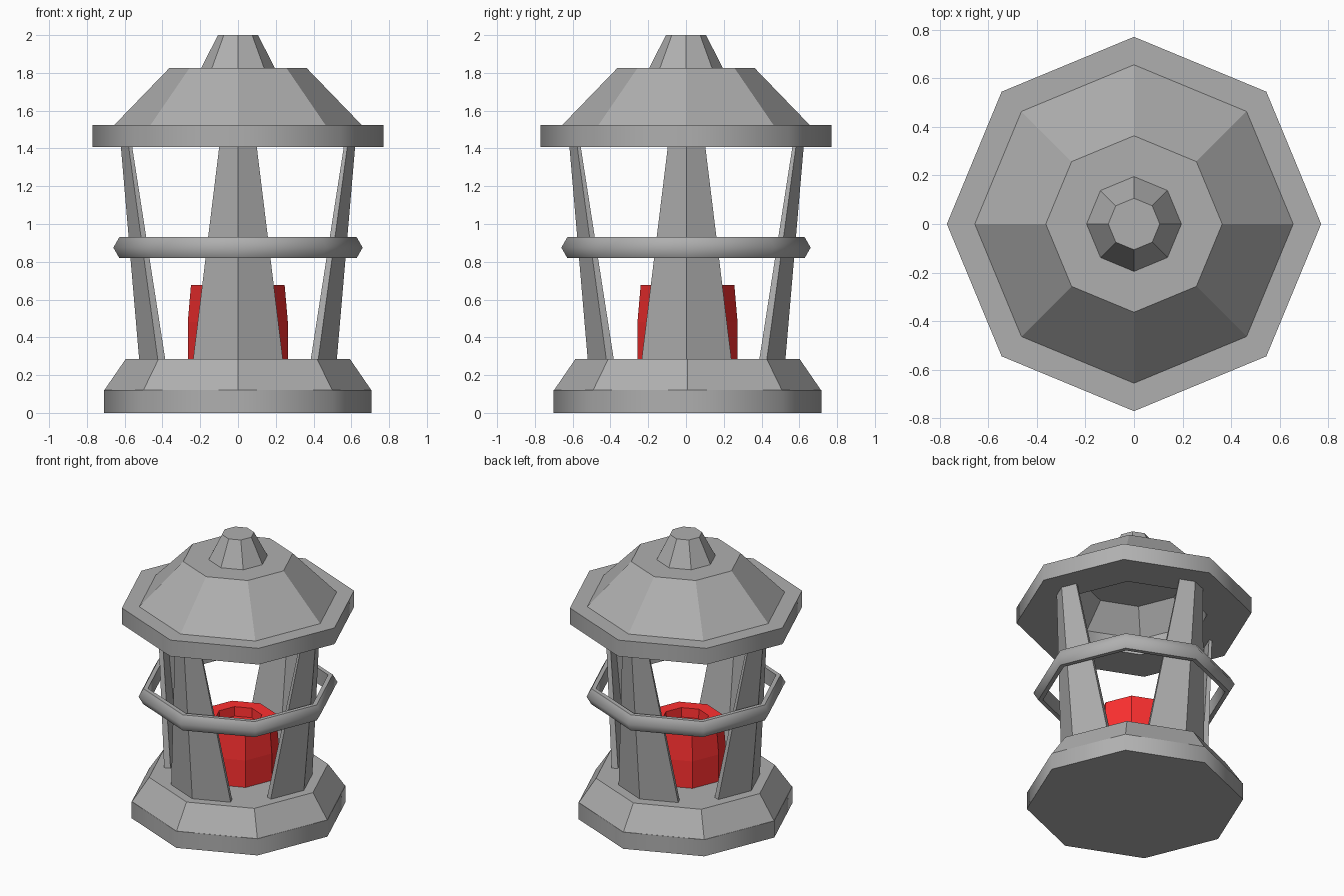
import bpy, bmesh
from math import sin, cos, pi, radians

if "Cube" in bpy.data.objects:
    bpy.data.objects.remove(bpy.data.objects["Cube"])

N = 8  # every part is octagonal with corners on the axes
STONE = bpy.data.materials.new("dark_grey")
STONE.diffuse_color = (0.43, 0.43, 0.43, 1)
STONE.use_nodes = True
STONE.node_tree.nodes["Principled BSDF"].inputs["Base Color"].default_value = STONE.diffuse_color
RED = bpy.data.materials.new("red")
RED.diffuse_color = (1.0, 0.03, 0.03, 1)
RED.use_nodes = True
RED.node_tree.nodes["Principled BSDF"].inputs["Base Color"].default_value = RED.diffuse_color


def finish(bm, name, mat=STONE, smooth=None, offset=(0, 0, 0)):
    bmesh.ops.recalc_face_normals(bm, faces=bm.faces)
    mesh = bpy.data.meshes.new(name)
    bm.to_mesh(mesh)
    bm.free()
    mesh.materials.append(mat)
    obj = bpy.data.objects.new(name, mesh)
    obj.location = offset
    bpy.context.collection.objects.link(obj)
    if smooth:
        bpy.ops.object.select_all(action='DESELECT')
        obj.select_set(True)
        bpy.context.view_layer.objects.active = obj
        bpy.ops.object.shade_smooth_by_angle(angle=radians(smooth))


def lathe(name, profile, closed=False, **kw):
    """Spin (radius, z) points into an octagon; open profiles get end caps."""
    bm = bmesh.new()
    rings = [[bm.verts.new((r * cos(2 * pi * i / N), r * sin(2 * pi * i / N), z))
              for i in range(N)] for r, z in profile]
    pairs = list(zip(rings, rings[1:]))
    if closed:
        pairs.append((rings[-1], rings[0]))
    else:
        bm.faces.new(rings[0])
        bm.faces.new(rings[-1])
    for a, b in pairs:
        for i in range(N):
            j = (i + 1) % N
            bm.faces.new((a[i], a[j], b[j], b[i]))
    finish(bm, name, **kw)


# Stepped base
shift = (-0.001, 0.008, 0)
lathe("base_plate", [(0.709, 0), (0.709, 0.12)], smooth=50, offset=shift)
lathe("base_slope", [(0.707, 0.12), (0.593, 0.286)], offset=shift)

# Red cup with a recessed top
lathe("lamp_cup", [(0.265, 0.28), (0.265, 0.48), (0.248, 0.676),
                   (0.155, 0.676), (0.15, 0.61)], mat=RED, offset=shift)


# Four tapered posts, each a bent plate wrapped round an octagon corner
def post_section(r, w, t):
    k = pi / 8
    end, inner = r - w * sin(k) / cos(k), r - t / cos(k)
    ei, wi = end - t * cos(k), w - t * sin(k)
    return [(r, 0), (end, w), (ei, wi), (inner, 0), (ei, -wi), (end, -w)]


def post(name, angle):
    bm = bmesh.new()
    a, b = [[bm.verts.new((x * cos(angle) - y * sin(angle),
                           x * sin(angle) + y * cos(angle), z))
             for x, y in post_section(r, w, t)]
            for z, r, w, t in ((0.28, 0.523, 0.238, 0.043), (1.42, 0.621, 0.098, 0.02))]
    for i in range(6):
        j = (i + 1) % 6
        bm.faces.new((a[i], a[j], b[j], b[i]))
    for ring in (a, b):
        bm.faces.new(ring[:4])
        bm.faces.new((ring[0], ring[3], ring[4], ring[5]))
    finish(bm, name, offset=(0, 0.003, 0))


for i, side in enumerate(("right", "back", "left", "front")):
    post(side + "_post", i * pi / 2)

# Guard ring, a narrow band with a pointed outer edge
lathe("guard_ring", [(0.66, 0.875), (0.628, 0.931), (0.597, 0.931),
                     (0.597, 0.819), (0.628, 0.819)], closed=True, smooth=60)

# Roof: open brim and a hollow sloped cap
lathe("roof_brim", [(0.77, 1.407), (0.77, 1.524), (0.48, 1.524), (0.48, 1.407)],
      closed=True, smooth=50)
lathe("roof_cap", [(0.34, 1.69), (0.48, 1.524), (0.655, 1.524), (0.363, 1.826)])

# Finial
lathe("roof_finial", [(0.195, 1.826), (0.106, 2.0)])
